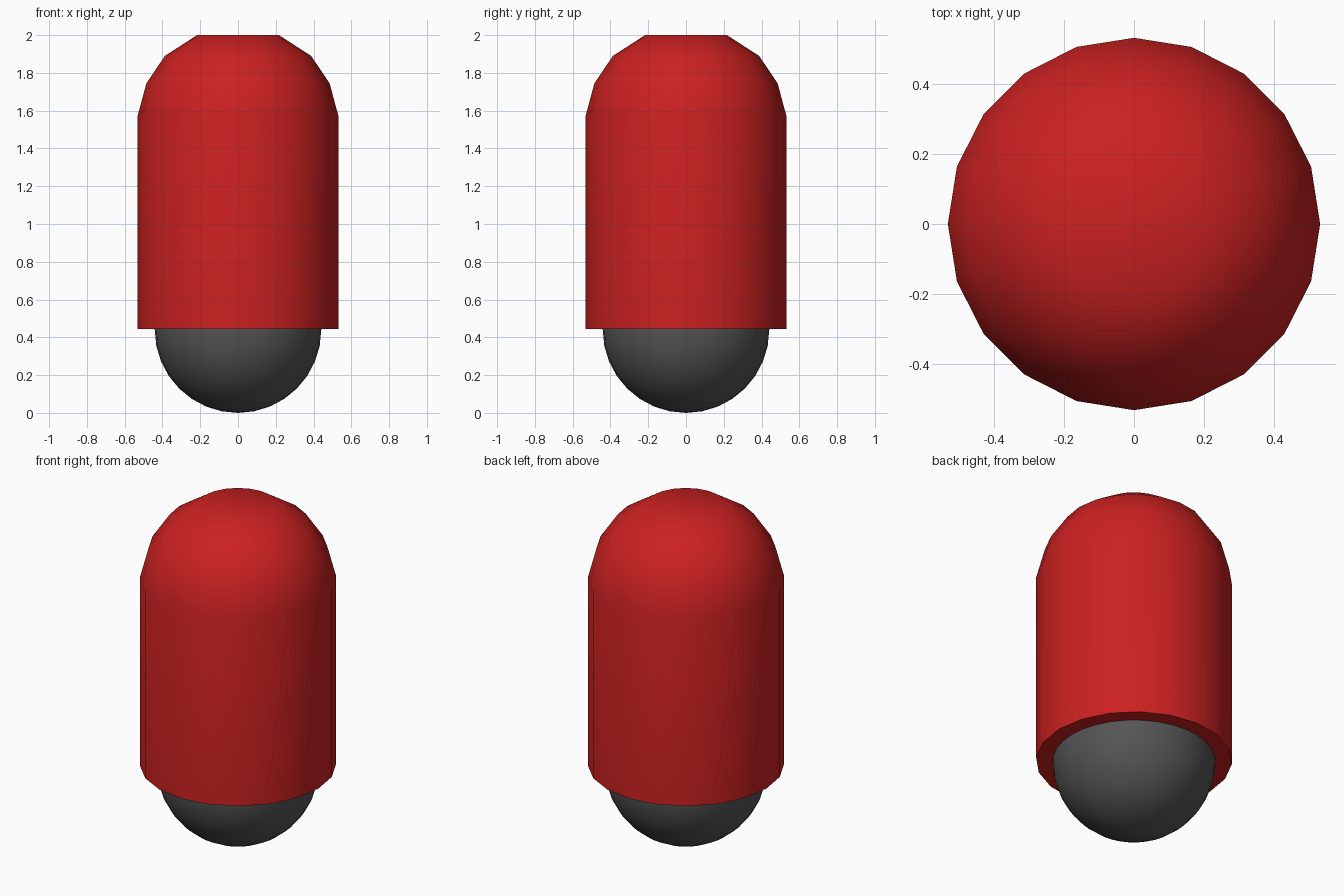
import bpy, bmesh, math

if "Cube" in bpy.data.objects:
    bpy.data.objects.remove(bpy.data.objects["Cube"])


def material(name, rgb):
    mat = bpy.data.materials.new(name)
    mat.diffuse_color = (*rgb, 1)
    mat.use_nodes = True
    mat.node_tree.nodes["Principled BSDF"].inputs["Base Color"].default_value = mat.diffuse_color
    return mat


def lathe(name, profile, sides):
    """Closed solid of revolution about z, capped at both ends."""
    bm = bmesh.new()
    rings = [[bm.verts.new((r * math.cos(2 * math.pi * i / sides),
                            r * math.sin(2 * math.pi * i / sides), z))
              for i in range(sides)] for r, z in profile]
    for a, b in zip(rings, rings[1:]):
        for i in range(sides):
            j = (i + 1) % sides
            bm.faces.new((a[i], a[j], b[j], b[i]))
    bm.faces.new(rings[0][::-1])
    bm.faces.new(rings[-1])
    mesh = bpy.data.meshes.new(name)
    bm.to_mesh(mesh)
    bm.free()
    obj = bpy.data.objects.new(name, mesh)
    bpy.context.collection.objects.link(obj)
    return obj


def smooth(obj, angle):
    bpy.ops.object.select_all(action='DESELECT')
    obj.select_set(True)
    bpy.context.view_layer.objects.active = obj
    bpy.ops.object.shade_smooth_by_angle(angle=math.radians(angle))


# Red domed body with a flat underside
body = lathe("body", [(0.532, 0.445), (0.532, 1.57), (0.485, 1.745),
                      (0.387, 1.89), (0.217, 2.0)], 20)
body.data.materials.append(material("red", (0.6, 0.015, 0.015)))
smooth(body, 60)

# Dark grey ball, its upper half hidden in the body
bpy.ops.mesh.primitive_uv_sphere_add(segments=32, ring_count=16, radius=0.441,
                                     location=(0, 0, 0.441))
ball = bpy.context.object
ball.name = "ball"
ball.data.materials.append(material("dark_grey", (0.09, 0.09, 0.09)))
smooth(ball, 60)
